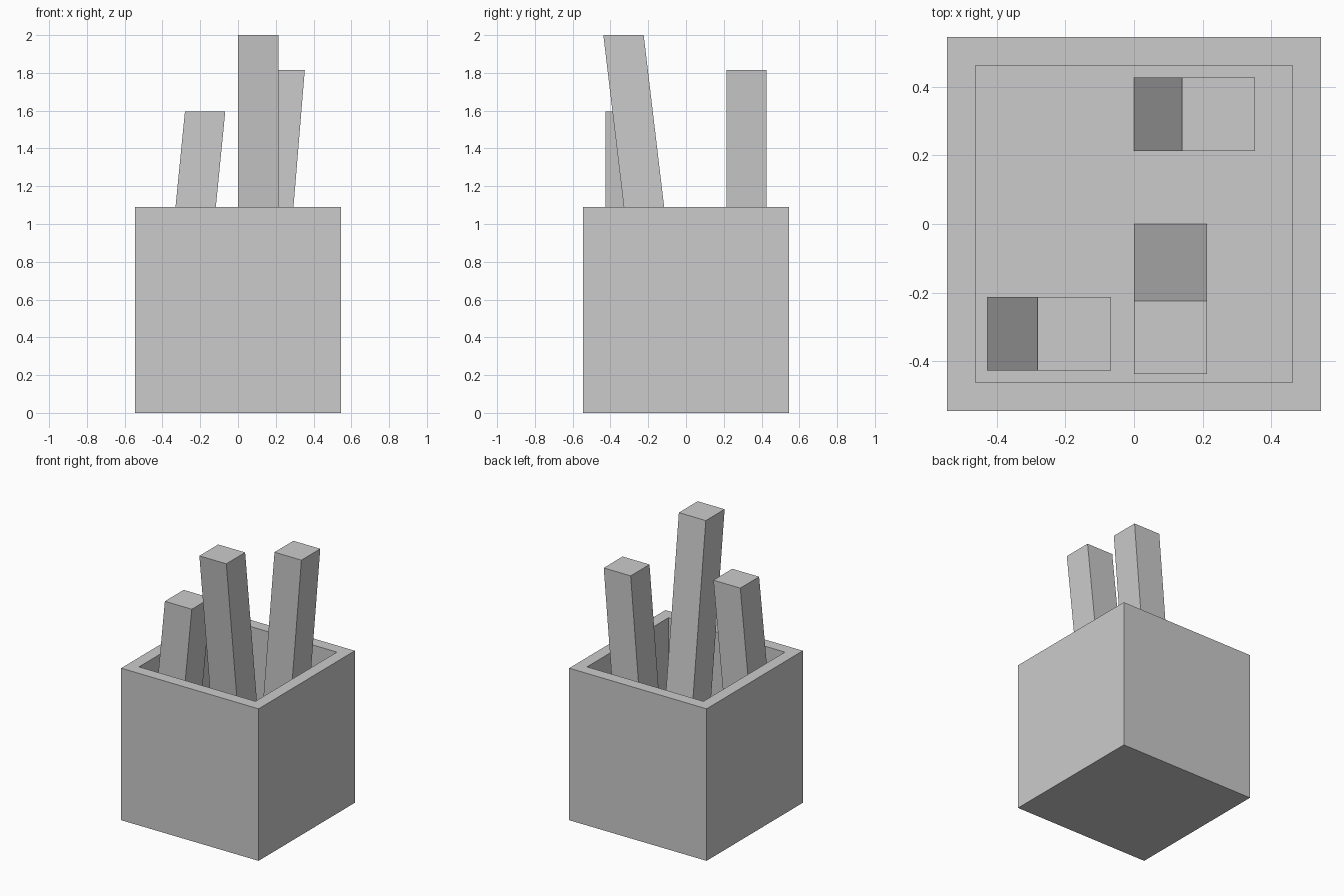
import bpy, bmesh
from mathutils import Vector

if "Cube" in bpy.data.objects:
    bpy.data.objects.remove(bpy.data.objects["Cube"])

HALF, HEIGHT, WALL = 0.545, 1.09, 0.118
STICK = 0.2135


def finish(bm, name):
    bmesh.ops.recalc_face_normals(bm, faces=bm.faces[:])
    mesh = bpy.data.meshes.new(name)
    bm.to_mesh(mesh)
    bm.free()
    bpy.context.collection.objects.link(bpy.data.objects.new(name, mesh))


def make_cube(bm, size, centre):
    verts = bmesh.ops.create_cube(bm, size=1)["verts"]
    for v in verts:
        v.co = Vector(a * b for a, b in zip(v.co, size)) + Vector(centre)
    return verts


# Open square container: inset the top, then sink it to the floor
bm = bmesh.new()
make_cube(bm, (2 * HALF, 2 * HALF, HEIGHT), (0, 0, HEIGHT / 2))
bm.normal_update()
top = max(bm.faces, key=lambda f: f.calc_center_median().z)
bmesh.ops.inset_region(bm, faces=[top], thickness=WALL)
sunk = bmesh.ops.extrude_discrete_faces(bm, faces=[top])["faces"]
bmesh.ops.translate(bm, verts=sunk[0].verts[:], vec=(0, 0, WALL - HEIGHT))
finish(bm, "container")


# Leaning square sticks: sheared blocks standing on the container floor
def stick(name, x, y, top_z, lean):
    bm = bmesh.new()
    verts = make_cube(bm, (STICK, STICK, top_z - WALL),
                      (x + STICK / 2, y + STICK / 2, (top_z + WALL) / 2))
    for v in verts:
        if v.co.z > 1:
            v.co += Vector((*lean, 0))
    finish(bm, name)


stick("short_stick", -2 * STICK, -2 * STICK, 1.595, (0.146, 0))
stick("tall_stick", 0, -STICK, 2.0, (0, -0.224))
stick("medium_stick", 0, STICK, 1.815, (0.14, 0))
